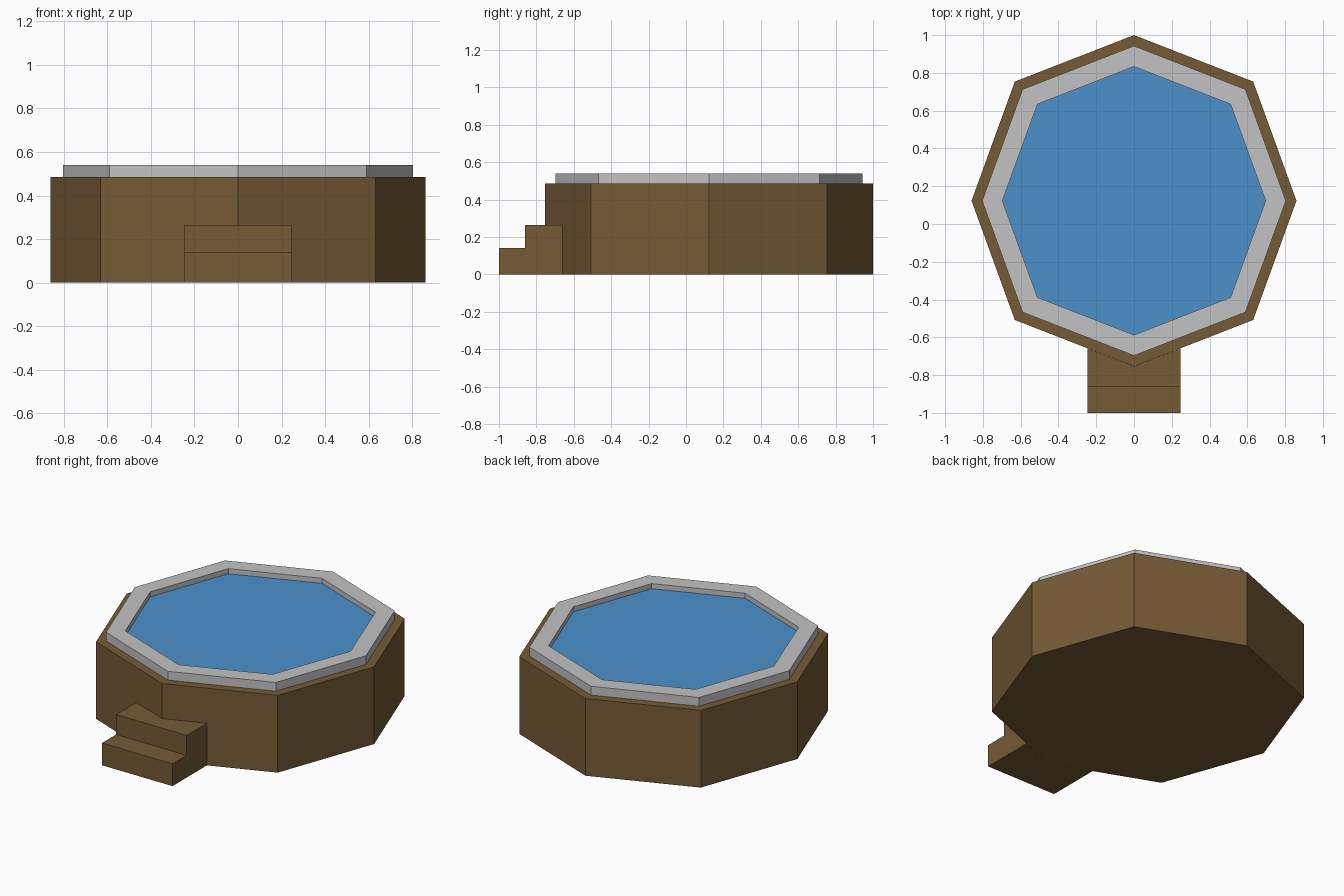
import bpy, bmesh

if "Cube" in bpy.data.objects:
    bpy.data.objects.remove(bpy.data.objects["Cube"])

CY = 0.123                      # tub centre in y
X, Y, D = 0.86, 0.877, 0.631    # octagon corner distances: side, front/back, diagonal
OCTAGON = [(X, 0), (D, D), (0, Y), (-D, D), (-X, 0), (-D, -D), (0, -Y), (D, -D)]


def material(name, rgb):
    m = bpy.data.materials.new(name)
    m.diffuse_color = (*rgb, 1)
    m.use_nodes = True
    m.node_tree.nodes["Principled BSDF"].inputs["Base Color"].default_value = m.diffuse_color
    return m


def loft(name, rings, mat, cap_start=False, cap_end=False, closed=False):
    """Join equal-length point loops with quads, optionally capped."""
    bm = bmesh.new()
    loops = [[bm.verts.new(p) for p in ring] for ring in rings]
    for a, b in zip(loops, loops[1:] + loops[:1] if closed else loops[1:]):
        for i in range(len(a)):
            j = (i + 1) % len(a)
            bm.faces.new((a[i], a[j], b[j], b[i]))
    if cap_start:
        bm.faces.new(loops[0][::-1])
    if cap_end:
        bm.faces.new(loops[-1])
    if len(rings) > 1:
        bmesh.ops.recalc_face_normals(bm, faces=bm.faces)
    mesh = bpy.data.meshes.new(name)
    bm.to_mesh(mesh)
    bm.free()
    mesh.materials.append(mat)
    ob = bpy.data.objects.new(name, mesh)
    bpy.context.collection.objects.link(ob)
    return ob


def ring(scale, z):
    return [(x * scale, CY + y * scale, z) for x, y in OCTAGON]


wood = material("brown_wood", (0.178, 0.104, 0.036))
grey = material("grey_rim", (0.54, 0.54, 0.54))
blue = material("blue_water", (0.069, 0.285, 0.6))

RIM, INNER = 0.935, 0.81

# Wooden tub with base, walls and closed top
loft("tub_body", [ring(1, 0), ring(1, 0.485)], wood, True, True)

# Raised rim
loft("tub_rim", [ring(RIM, 0.485), ring(RIM, 0.54), ring(INNER, 0.54), ring(INNER, 0.485)],
     grey)

# Water surface, just below the rim
loft("water", [ring(INNER, 0.508)], blue, cap_end=True)


# Two steps, their back following the corner of the tub
def step_section(x, back):
    return [(x, -1, 0), (x, -1, 0.14), (x, -0.86, 0.14),
            (x, -0.86, 0.265), (x, back, 0.265), (x, back, 0)]


loft("steps", [step_section(-0.245, -0.66), step_section(0, -0.754),
               step_section(0.245, -0.66)], wood, True, True)
